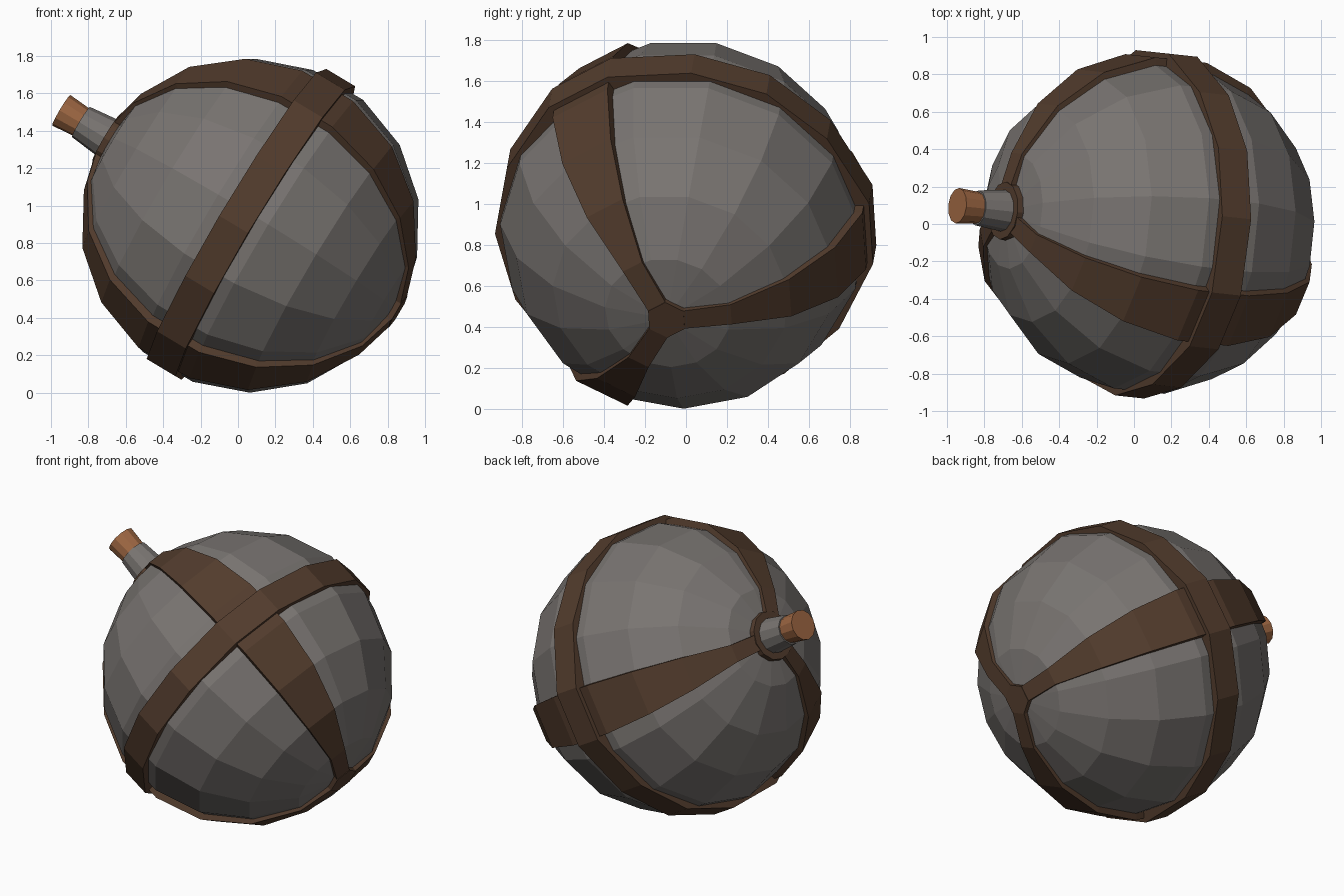
import bpy, bmesh, math
from mathutils import Vector, Matrix

if "Cube" in bpy.data.objects:
    bpy.data.objects.remove(bpy.data.objects["Cube"])

C = Vector((0.075, -0.012, 0.9))                 # ball centre
A = Vector((-0.854, 0.092, 0.511)).normalized()  # axis towards the neck
H = Vector((0.107, 0.994, 0)).normalized()
H = (H - A * H.dot(A)).normalized()
W = H.cross(A)
if W.z < 0:
    W = -W
rad = math.radians


def mat(name, col):
    m = bpy.data.materials.new(name)
    m.diffuse_color = (*col, 1)
    m.use_nodes = True
    m.node_tree.nodes["Principled BSDF"].inputs["Base Color"].default_value = m.diffuse_color
    return m


GREY = mat("grey_metal", (0.19, 0.175, 0.165))
BROWN = mat("brown_leather", (0.085, 0.045, 0.026))
CORK = mat("cork_orange", (0.34, 0.135, 0.055))


def side(t):
    return H * math.cos(t) + W * math.sin(t)


def loft(name, rows, material, loop=False):
    """Skin closed cross-sections, capping the ends of an open run."""
    bm = bmesh.new()
    vs = [[bm.verts.new(p) for p in r] for r in rows]
    n = len(vs[0])
    for i in range(len(vs) if loop else len(vs) - 1):
        a, b = vs[i], vs[(i + 1) % len(vs)]
        for j in range(n):
            k = (j + 1) % n
            bm.faces.new((a[j], a[k], b[k], b[j]))
    if not loop:
        bm.faces.new(vs[0])
        bm.faces.new(vs[-1])
    bmesh.ops.recalc_face_normals(bm, faces=bm.faces)
    me = bpy.data.meshes.new(name)
    bm.to_mesh(me)
    bm.free()
    me.materials.append(material)
    ob = bpy.data.objects.new(name, me)
    bpy.context.collection.objects.link(ob)
    return ob


def lathe(name, profile, n, material, start=0.0):
    rows = [[C + A * h + side(start + 2 * math.pi * i / n) * r for i in range(n)]
            for h, r in profile]
    return loft(name, rows, material)


# faceted ball, with faces centred under the straps
bm = bmesh.new()
bmesh.ops.create_uvsphere(bm, u_segments=15, v_segments=9, radius=0.9)
m = Matrix((H, W, A)).transposed().to_4x4()
bm.transform(Matrix.Translation(C) @ m @ Matrix.Rotation(rad(12), 4, 'Z'))
bmesh.ops.recalc_face_normals(bm, faces=bm.faces)
me = bpy.data.meshes.new("ball")
bm.to_mesh(me)
bm.free()
me.materials.append(GREY)
bpy.context.collection.objects.link(bpy.data.objects.new("ball", me))

# three straps running from pole to pole, narrowing at the ends
for k in range(3):
    t = rad(120 * k)
    tang = -H * math.sin(t) + W * math.cos(t)
    rows = []
    for deg in (5, 20, 40, 60, 80, 100, 120, 140, 160, 171):
        p = rad(deg)
        d = side(t) * math.sin(p) - A * math.cos(p)
        w = max(0.05, 0.163 * math.sin(p))
        rows.append([C + d * r + tang * s for r, s in
                     ((0.85, -w), (0.916, -w), (0.916, w), (0.85, w))])
    loft("strap_%d" % (k + 1), rows, BROWN)

# belt round the middle, lifted where it crosses the straps
rows = []
for k in range(3):
    for deg, r in ((-10.5, 0.945), (10.5, 0.945), (36, 0.918), (60, 0.918), (84, 0.918)):
        d = side(rad(120 * k + deg))
        rows.append([C + d * q + A * s for q, s in
                     ((0.85, -0.09), (r, -0.09), (r, 0.09), (0.85, 0.09))])
loft("belt", rows, BROWN, loop=True)

# strap hub, neck collar, neck and cork
lathe("strap_hub", [(-0.84, 0.1), (-0.914, 0.1)], 6, BROWN, rad(30))
lathe("neck_collar", [(0.82, 0.16), (0.908, 0.155)], 12, BROWN)
lathe("neck", [(0.85, 0.118), (1.07, 0.094)], 12, GREY)
lathe("cork", [(1.0, 0.08), (1.193, 0.095)], 12, CORK)
